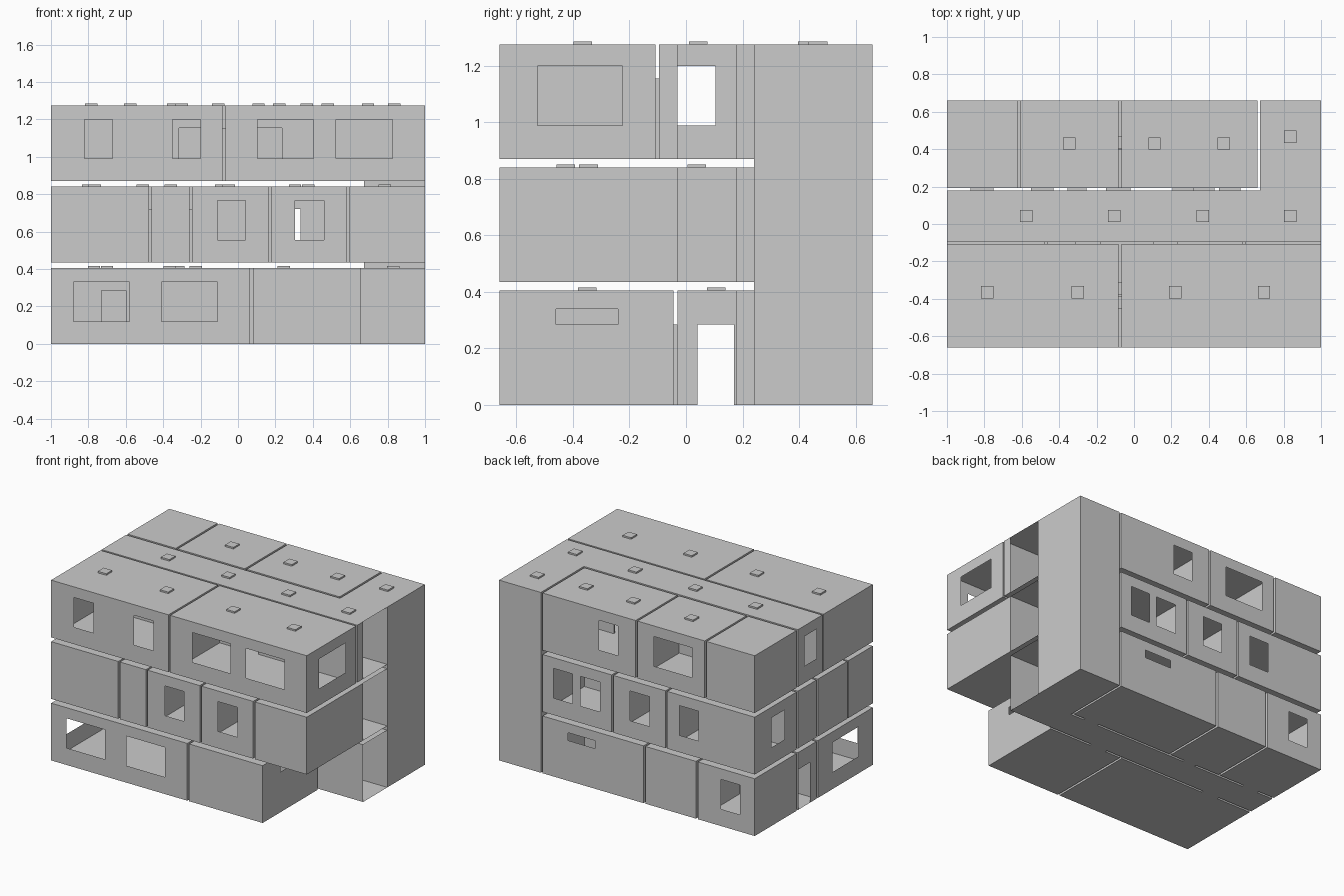
import bpy, bmesh

if "Cube" in bpy.data.objects:
    bpy.data.objects.remove(bpy.data.objects["Cube"])

H = 0.405                                  # module height
BASE = [0.0, 0.435, 0.87]                  # floor levels
WIN, DOOR, SLOT = (0.12, 0.33), (0.0, 0.285), (0.285, 0.34)
FRONT, BACK = -0.66, 0.66
HALL_BACK, ROOM_BACK = 0.178, 0.193        # corridor rear wall, rear rooms' front wall
HALL_FRONT = [-0.03, -0.03, -0.095]        # corridor front wall per level
ROOM_FRONT = [-0.045, -0.045, -0.108]      # front rooms' rear wall per level
TX, TY = 0.674, 0.24                       # tower corner

grey = bpy.data.materials.new("light grey")
grey.diffuse_color = (0.6, 0.6, 0.6, 1)
grey.use_nodes = True
grey.node_tree.nodes["Principled BSDF"].inputs["Base Color"].default_value = grey.diffuse_color


def panel(bm, axis, pos, sign, u, v, holes=()):
    """Thin rectangular wall with rectangular holes (u0, u1, v0, v1)."""
    us = sorted({*u, *(c for h in holes for c in h[:2])})
    vs = sorted({*v, *(c for h in holes for c in h[2:])})
    for a, b in zip(us, us[1:]):
        for c, d in zip(vs, vs[1:]):
            mu, mv = (a + b) / 2, (c + d) / 2
            if any(h[0] < mu < h[1] and h[2] < mv < h[3] for h in holes):
                continue
            pts = []
            for p, q in ((a, c), (b, c), (b, d), (a, d)):
                co = [p, q]
                co.insert(axis, pos)
                pts.append(bm.verts.new(co))
            if (sign > 0) == (axis == 1):
                pts.reverse()
            bm.faces.new(pts)


def finish(name, bm):
    bmesh.ops.remove_doubles(bm, verts=bm.verts[:], dist=1e-5)
    me = bpy.data.meshes.new(name)
    bm.to_mesh(me)
    bm.free()
    me.materials.append(grey)
    ob = bpy.data.objects.new(name, me)
    bpy.context.collection.objects.link(ob)


def box(bm, x, y, z, holes=None, skip=""):
    """Hollow box; holes per side letter: f, b, l, r."""
    holes = holes or {}
    for s, axis, pos, sign, u, v in (
            ("f", 1, y[0], -1, x, z), ("b", 1, y[1], 1, x, z),
            ("l", 0, x[0], -1, y, z), ("r", 0, x[1], 1, y, z),
            ("d", 2, z[0], -1, x, y), ("t", 2, z[1], 1, x, y)):
        if s not in skip:
            panel(bm, axis, pos, sign, u, v, holes.get(s, ()))


def cut(level, kind, *spans):
    z = BASE[level]
    return [(a, b, z + kind[0], z + kind[1]) for a, b in spans]


# Doorways from the corridor to front and rear rooms, per level
front_doors = [[(-0.73, -0.6), (0.2, 0.33)],
               [(-0.73, -0.6), (-0.43, -0.3), (-0.235, -0.115), (0.205, 0.335)],
               [(-0.315, -0.18), (0.105, 0.235)]]
back_doors = [[(-0.875, -0.75), (-0.355, -0.255), (0.455, 0.57)],
              [(-0.55, -0.43), (-0.15, -0.02), (0.205, 0.335)],
              [(-0.875, -0.75), (-0.55, -0.43), (0.315, 0.43)]]
# Rooms: x0, x1, outer wall windows
front_rooms = [[(-1, 0.065, [(-0.88, -0.58), (-0.41, -0.11)]), (0.08, 0.655, [])],
               [(-1, -0.475, []), (-0.462, -0.258, []), (-0.246, 0.163, [(-0.11, 0.04)]),
                (0.177, 0.58, [(0.305, 0.46)]), (0.595, 1, [])],
               [(-1, -0.082, [(-0.82, -0.67), (-0.35, -0.2)]),
                (-0.068, 1, [(0.105, 0.405), (0.525, 0.825)])]]
back_rooms = [[(-1, -0.555, [(-0.885, -0.735)]), (-0.54, -0.145, []), (-0.13, 0.66, [])],
              [(-1, -0.315, [(-0.56, -0.41)]), (-0.302, 0.105, [(-0.175, -0.025)]),
               (0.119, 0.66, [(0.21, 0.365), (0.425, 0.575)])],
              [(-1, -0.622, []), (-0.608, -0.082, [(-0.51, -0.21)]),
               (-0.068, 0.66, [(0.07, 0.22)])]]
side_holes = {("front", 0, 0): {"l": cut(0, WIN, (-0.5, -0.21))},
              ("front", 0, 1): {"r": cut(0, SLOT, (-0.46, -0.24))},
              ("front", 2, 1): {"r": cut(2, WIN, (-0.525, -0.225))},
              ("back", 1, 0): {"l": cut(1, WIN, (0.325, 0.475))}}


def inside(spans, x0, x1):
    return [s for s in spans if x0 < s[0] and s[1] < x1]


for lv, z0 in enumerate(BASE):
    z = (z0, z0 + H)
    # Front rooms
    for i, (x0, x1, wins) in enumerate(front_rooms[lv]):
        bm = bmesh.new()
        holes = {"f": cut(lv, WIN, *wins),
                 "b": cut(lv, DOOR, *inside(front_doors[lv], x0, x1)),
                 **side_holes.get(("front", lv, i), {})}
        y1 = ROOM_FRONT[lv]
        if (lv, i) == (1, 4):              # end room touches the lobby
            y1 = HALL_FRONT[lv]
        if (lv, i) == (1, 0):              # first room is split front to back
            box(bm, (x0, x1), (FRONT, -0.387), z)
            box(bm, (x0, x1), (-0.374, y1), z, holes={"b": holes["b"]})
        else:
            box(bm, (x0, x1), (FRONT, y1), z, holes)
        finish(f"front_room_{lv}_{i}", bm)
    # Rear rooms
    for i, (x0, x1, wins) in enumerate(back_rooms[lv]):
        bm = bmesh.new()
        holes = {"b": cut(lv, WIN, *wins),
                 "f": cut(lv, DOOR, *inside(back_doors[lv], x0, x1)),
                 **side_holes.get(("back", lv, i), {})}
        if (lv, i) == (0, 2):
            holes["b"] = cut(lv, SLOT, (0.25, 0.46))
        box(bm, (x0, x1), (ROOM_BACK, BACK), z, holes)
        finish(f"rear_room_{lv}_{i}", bm)
    # Corridor, open to the right through the lobby
    bm = bmesh.new()
    hf = HALL_FRONT[lv]
    end = [cut(0, DOOR, (0.04, 0.17)), [], cut(2, WIN, (-0.03, 0.105))][lv]
    box(bm, (-1, 1), (hf, HALL_BACK), z, skip="br",
        holes={"f": cut(lv, DOOR, *front_doors[lv]), "l": end})
    panel(bm, 1, HALL_BACK, 1, (-1, TX), z, cut(lv, DOOR, *back_doors[lv]))
    box(bm, (TX, 1), (HALL_BACK, TY), z, skip="fbr")
    if hf < -0.03:
        panel(bm, 0, 1, 1, (hf, -0.03), z)
    finish(f"corridor_{lv}", bm)
    # Door linings bridging the gaps
    bm = bmesh.new()
    dz = (z0, z0 + DOOR[1])
    for s in front_doors[lv]:
        box(bm, s, (ROOM_FRONT[lv], hf), dz, skip="fb")
    for s in back_doors[lv]:
        box(bm, s, (HALL_BACK, ROOM_BACK), dz, skip="fb")
    links = {1: [(-0.475, -0.462, -0.25, -0.12), (-0.258, -0.246, -0.3, -0.17)],
             2: [(-0.082, -0.068, -0.455, -0.385), (-0.082, -0.068, 0.4, 0.47)]}
    for a, b, c, d in links.get(lv, []):
        box(bm, (a, b), (c, d), dz, skip="lr")
    finish(f"door_linings_{lv}", bm)

# Stair tower
bm = bmesh.new()
box(bm, (TX, 1), (TY, BACK), (0, BASE[2] + H))
finish("stair_tower", bm)

# Small roof pads, rows of (y, x positions) per level
pads = [[(-0.35, (-0.7, -0.365, 0.245)), (0.107, (-0.77, -0.225, 0.83)),
         (0.43, (-0.77, -0.32, 0.245))],
        [(-0.425, (-0.765, -0.36, 0.785)), (-0.345, (-0.05, 0.375)),
         (0.038, (-0.51, -0.09, 0.305, 0.785)), (0.43, (-0.8, -0.09, 0.375))],
        [(-0.365, (-0.785, -0.3, 0.22, 0.695)), (0.043, (-0.577, -0.105, 0.368, 0.836)),
         (0.43, (-0.347, 0.11, 0.48)), (0.467, (0.836,))]]
R = 0.033
for lv, rows in enumerate(pads):
    bm = bmesh.new()
    top = BASE[lv] + H
    for y, xs in rows:
        for x in xs:
            box(bm, (x - R, x + R), (y - R, y + R), (top, top + 0.011))
    finish(f"roof_pads_{lv}", bm)
